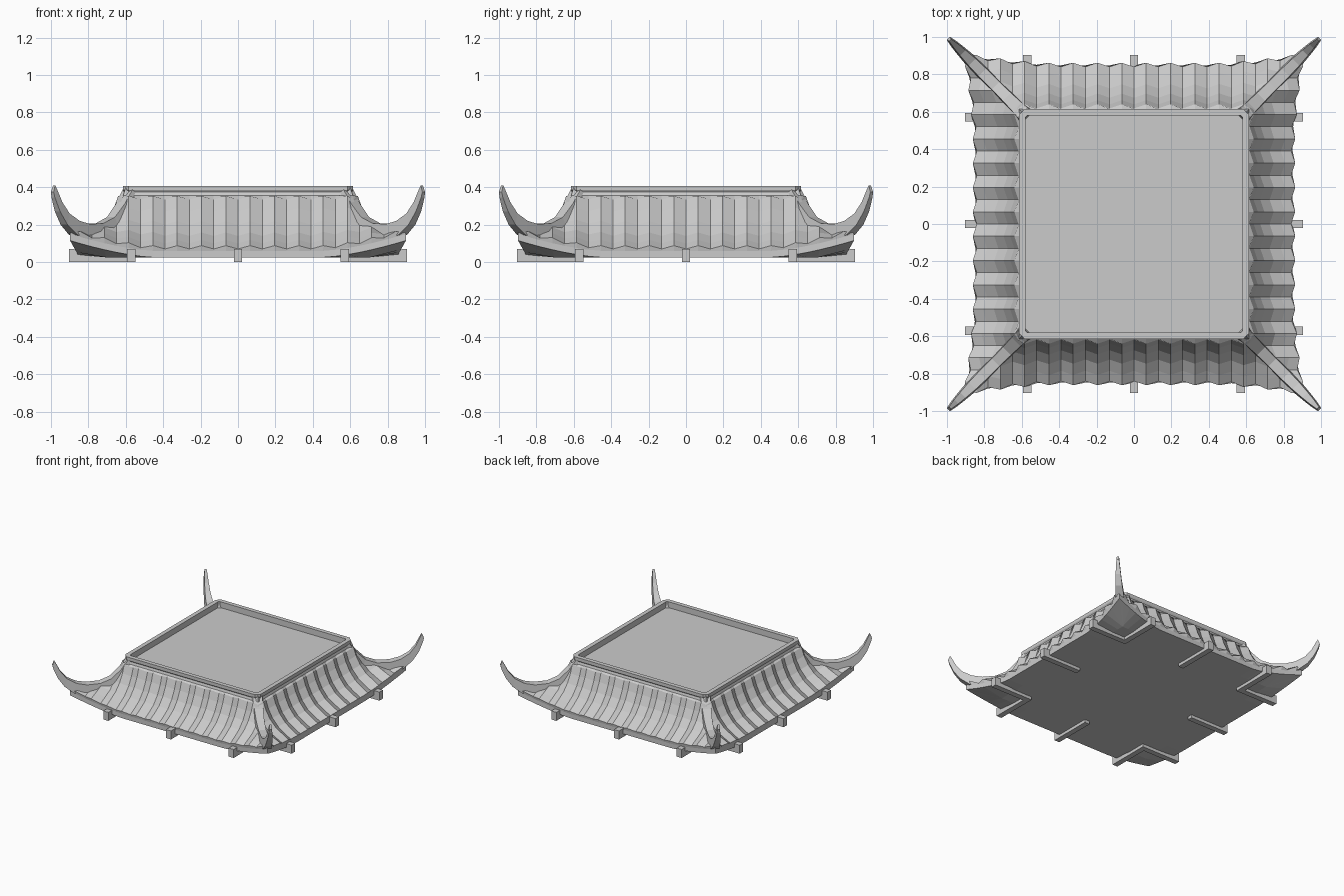
import bpy, bmesh, math
from mathutils import Matrix, Vector

if "Cube" in bpy.data.objects:
    bpy.data.objects.remove(bpy.data.objects["Cube"], do_unlink=True)


def finish(name, bm):
    bmesh.ops.remove_doubles(bm, verts=bm.verts, dist=0.0005)
    bmesh.ops.dissolve_degenerate(bm, edges=bm.edges, dist=0.0001)
    bmesh.ops.recalc_face_normals(bm, faces=bm.faces)
    mesh = bpy.data.meshes.new(name)
    bm.to_mesh(mesh)
    bm.free()
    obj = bpy.data.objects.new(name, mesh)
    bpy.context.collection.objects.link(obj)
    return obj


def skin(bm, rows, closed=False):
    """Bridge rows of points with faces, skipping collapsed ones."""
    grid = [[bm.verts.new(p) for p in row] for row in rows]
    n = len(grid[0])
    for a, b in zip(grid, grid[1:]):
        for i in range(n if closed else n - 1):
            j = (i + 1) % n
            quad = []
            for v in (a[i], a[j], b[j], b[i]):
                if all((v.co - q.co).length > 0.0005 for q in quad):
                    quad.append(v)
            if len(quad) > 2:
                bm.faces.new(quad)
    return grid


def quarter_turns():
    return [Matrix.Rotation(i * math.pi / 2, 4, 'Z') for i in range(4)]


# Corrugated roof skin: distance from centre, height, tile bump, eave lift
PITCH = 0.065
PROFILE = [
    (0.60, 0.40, 0, 0), (0.615, 0.355, 0, 0), (0.618, 0.335, 1, 0.01),
    (0.64, 0.27, 1, 0.04), (0.675, 0.20, 1, 0.15), (0.725, 0.14, 1, 0.35),
    (0.785, 0.10, 1, 0.65), (0.84, 0.07, 1, 1), (0.848, 0.06, 0, 1),
    (0.848, 0.025, 0, 1), (0.705, 0.025, 0, 0), (0, 0.025, 0, 0),
]


def roof_row(d, z, bump, lift):
    corner = d + 0.05 * lift
    row = []
    for k in range(-14, 15):
        x = max(-corner, min(corner, k * PITCH))
        if abs(k) == 14:
            x = math.copysign(corner, k)
        t = abs(x) / corner if corner else 0
        s = max(0, t * 2 - 1) ** 1.5 * lift
        b = bump * (k % 2) * (t < 0.99)
        row.append(Vector((x, -(d + 0.05 * s + 0.022 * b), z + 0.09 * s + 0.018 * b)))
    return row


bm = bmesh.new()
for turn in quarter_turns():
    skin(bm, [[turn @ p for p in roof_row(*r)] for r in PROFILE])
finish("tiled_roof", bm)


# Raised rim around the recessed top deck
def chamfered_square(h, z, c):
    corner = [Vector((h, -h + c, z)), Vector((h, h - c, z))]
    return [turn @ p for turn in quarter_turns() for p in corner]


bm = bmesh.new()
loops = skin(bm, [chamfered_square(*r) for r in (
    (0.60, 0.36, 0.03), (0.615, 0.385, 0.03), (0.615, 0.408, 0.03),
    (0.58, 0.408, 0.01), (0.58, 0.36, 0.01))], closed=True)
bm.faces.new(loops[-1])
finish("top_rim_and_deck", bm)

# Upswept corner ridges: top offset, top z, bottom offset, bottom z, half width
RIDGE = [
    (0.58, 0.408, 0.57, 0.36, 0.048), (0.63, 0.31, 0.61, 0.25, 0.042),
    (0.68, 0.24, 0.66, 0.17, 0.038), (0.74, 0.207, 0.74, 0.13, 0.036),
    (0.81, 0.203, 0.82, 0.125, 0.036), (0.865, 0.22, 0.88, 0.145, 0.033),
    (0.915, 0.26, 0.93, 0.20, 0.026), (0.95, 0.32, 0.965, 0.27, 0.020),
    (0.975, 0.39, 0.988, 0.345, 0.013), (0.983, 0.41, 0.993, 0.375, 0.010),
]
bm = bmesh.new()
for turn in quarter_turns():
    sections = []
    for ut, zt, ub, zb, w in RIDGE:
        o = w * math.sqrt(0.5)
        sections.append([turn @ Vector(p) for p in (
            (ut + o * 0.8, ut - o * 0.8, zt), (ut - o * 0.8, ut + o * 0.8, zt),
            (ub - o, ub + o, zb), (ub + o, ub - o, zb))])
    rings = skin(bm, sections, closed=True)
    bm.faces.new(rings[0])
    bm.faces.new(rings[-1])
finish("corner_ridges", bm)

# Beam ends under the eaves, meeting in an L at each corner
for side, turn in zip(("front", "left", "back", "right"), quarter_turns()):
    for place, x in (("a", -0.57), ("b", 0), ("c", 0.57)):
        bm = bmesh.new()
        box = Matrix.Translation((x, -0.725, 0.035)) @ Matrix.Diagonal((0.045, 0.355, 0.07, 1))
        bmesh.ops.create_cube(bm, size=1, matrix=turn @ box)
        finish(f"{side}_beam_{place}", bm)
